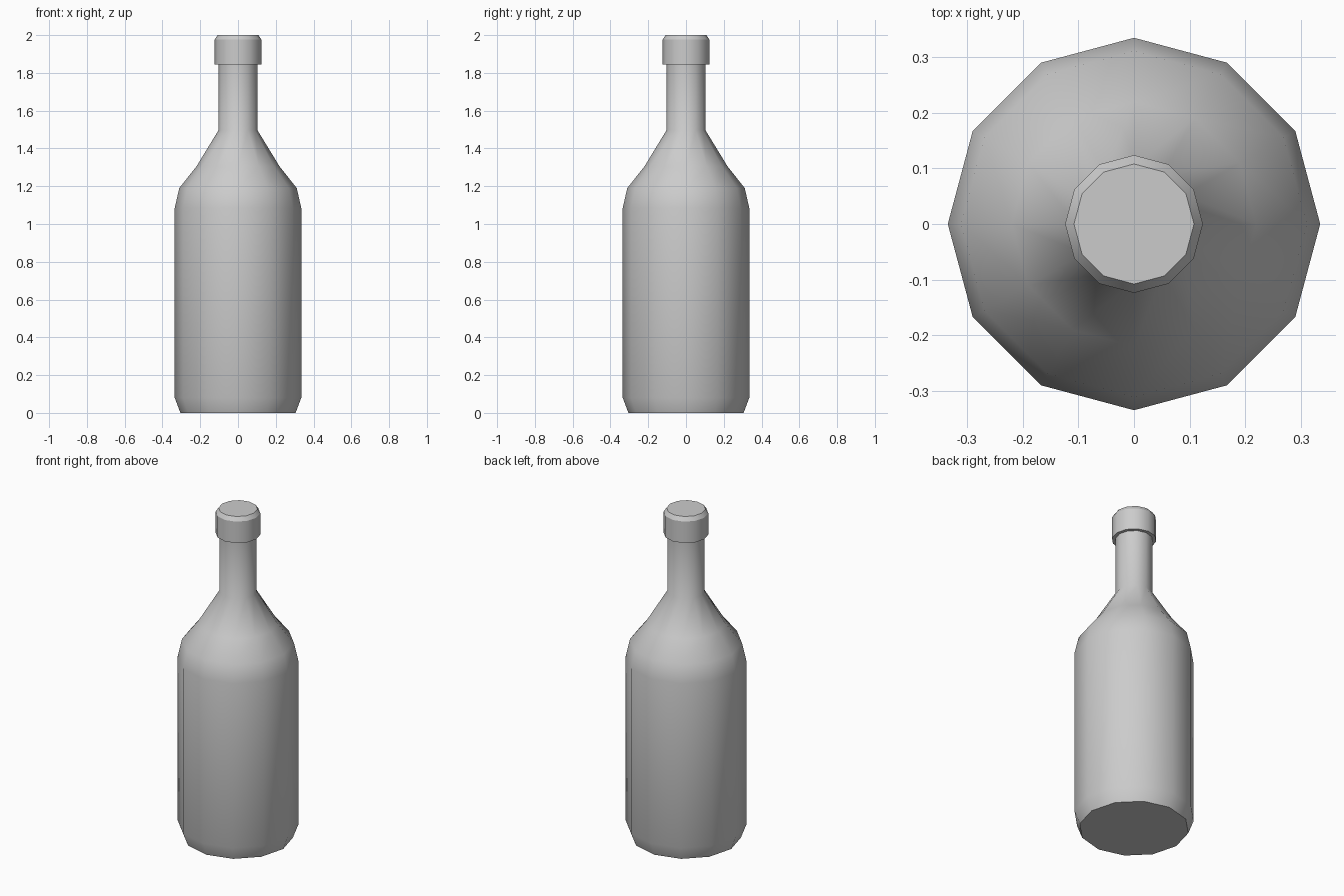
import bpy, bmesh
from math import cos, sin, pi

if "Cube" in bpy.data.objects:
    bpy.data.objects.remove(bpy.data.objects["Cube"])

SIDES = 12


def lathe(name, profile, sharp_rings):
    """Revolve (radius, z) points into a closed smooth-shaded solid."""
    bm = bmesh.new()
    rings = [[bm.verts.new((r * cos(2 * pi * i / SIDES), r * sin(2 * pi * i / SIDES), z))
              for i in range(SIDES)] for r, z in profile]
    for low, high in zip(rings, rings[1:]):
        for i in range(SIDES):
            j = (i + 1) % SIDES
            bm.faces.new((low[i], low[j], high[j], high[i]))
    bm.faces.new(rings[0][::-1])
    bm.faces.new(rings[-1])
    for face in bm.faces:
        face.smooth = True
    for k in sharp_rings:
        for i in range(SIDES):
            bm.edges.get((rings[k][i], rings[k][(i + 1) % SIDES])).smooth = False
    mesh = bpy.data.meshes.new(name)
    bm.to_mesh(mesh)
    bm.free()
    obj = bpy.data.objects.new(name, mesh)
    bpy.context.collection.objects.link(obj)
    return obj


# Bottle: base, body, shoulder, neck, then the stepped lip with its chamfer
lathe("bottle", [
    (0.305, 0.0), (0.335, 0.08), (0.335, 1.085), (0.311, 1.19),
    (0.22, 1.305), (0.104, 1.495), (0.104, 1.845),
    (0.124, 1.845), (0.124, 1.976), (0.108, 2.0),
], sharp_rings=(0, 6, 7, 8, 9))
